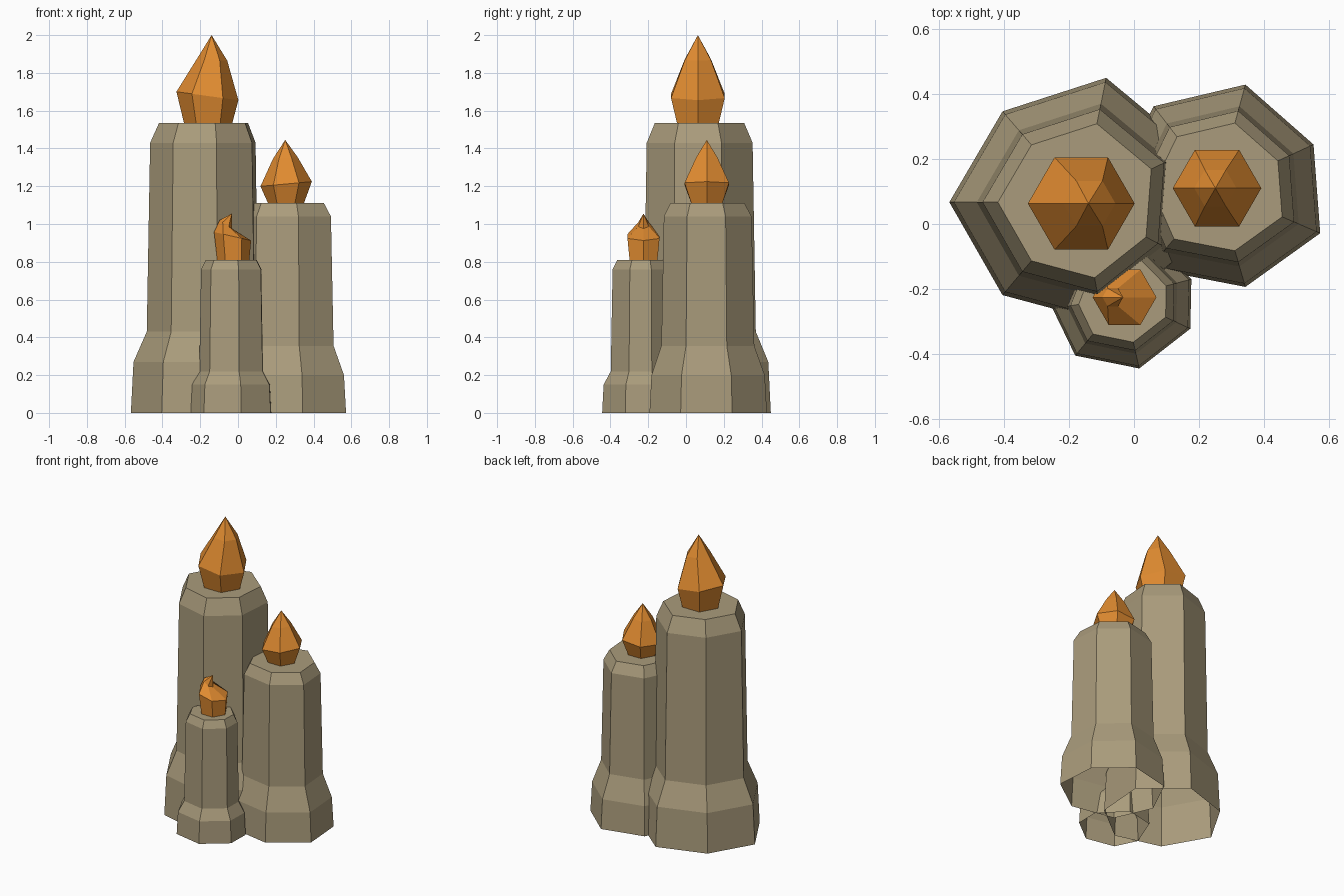
import bpy, math

if "Cube" in bpy.data.objects:
    bpy.data.objects.remove(bpy.data.objects["Cube"])


def material(name, rgb):
    m = bpy.data.materials.new(name)
    m.diffuse_color = (*rgb, 1)
    m.use_nodes = True
    m.node_tree.nodes["Principled BSDF"].inputs["Base Color"].default_value = m.diffuse_color
    return m


wax = material("stone wax", (0.40, 0.33, 0.20))
fire = material("orange flame", (0.75, 0.26, 0.03))


def loft(name, rings, mat, tip=None):
    """Skin a stack of rings, closed by a flat cap or a pointed tip; the bottom stays open."""
    n = len(rings[0])
    verts = [p for r in rings for p in r]
    faces = [(k * n + i, k * n + (i + 1) % n, (k + 1) * n + (i + 1) % n, (k + 1) * n + i)
             for k in range(len(rings) - 1) for i in range(n)]
    last = (len(rings) - 1) * n
    if tip:
        verts.append(tip)
        faces += [(last + i, last + (i + 1) % n, len(verts) - 1) for i in range(n)]
    else:
        faces.append(tuple(range(last, last + n)))
    me = bpy.data.meshes.new(name)
    me.from_pydata(verts, [], faces)
    me.materials.append(mat)
    ob = bpy.data.objects.new(name, me)
    bpy.context.collection.objects.link(ob)


def candle(name, centre, outline, heights):
    """Uneven heptagon column: wide foot, straight shaft, bevelled rim."""
    scales = (1.585, 1.53, 1.255, 1.185, 1.0)
    rings = [[(centre[0] + x * s, centre[1] + y * s, z) for x, y in outline]
             for s, z in zip(scales, heights)]
    loft(name, rings, wax)


def flame(name, y, rings, tip):
    """Six-sided flame; each ring is (centre x, z, radius, rise from left to right)."""
    out = []
    for cx, z, r, rise in rings:
        a = [math.radians(60 * i) for i in range(6)]
        out.append([(cx + r * math.cos(t), y + r * math.sin(t), z + rise / 2 * math.cos(t))
                    for t in a])
    loft(name, out, fire, (tip[0], y, tip[1]))


# Candles (outlines listed counter-clockwise at the rim)
candle("tall_candle", (-0.163, 0.067),
       [(-0.255, 0), (-0.152, -0.18), (0.042, -0.232), (0.20, -0.107),
        (0.216, 0.102), (0.049, 0.241), (-0.152, 0.176)],
       (0, 0.27, 0.43, 1.43, 1.535))
candle("medium_candle", (0.255, 0.108),
       [(0.2, -0.086), (0.187, 0.086), (0.055, 0.202), (-0.123, 0.16),
        (-0.2, 0), (-0.132, -0.154), (0.055, -0.19)],
       (0, 0.20, 0.355, 1.04, 1.11))
candle("short_candle", (-0.033, -0.225),
       [(-0.137, -0.022), (-0.093, -0.113), (0.031, -0.138), (0.13, -0.061),
        (0.132, 0.035), (0.034, 0.135), (-0.086, 0.108)],
       (0, 0.15, 0.22, 0.76, 0.81))

# Flames
flame("tall_flame", 0.063,
      [(-0.158, 1.535, 0.128, 0), (-0.162, 1.678, 0.164, -0.045), (-0.137, 1.87, 0.08, -0.01)],
      (-0.14, 2.0))
flame("medium_flame", 0.110,
      [(0.254, 1.11, 0.095, 0), (0.255, 1.212, 0.136, 0.025), (0.25, 1.35, 0.065, 0.01)],
      (0.25, 1.445))
flame("short_flame", -0.225,
      [(-0.025, 0.81, 0.085, 0), (-0.029, 0.935, 0.098, -0.045), (-0.065, 0.998, 0.032, -0.045)],
      (-0.033, 1.055))
